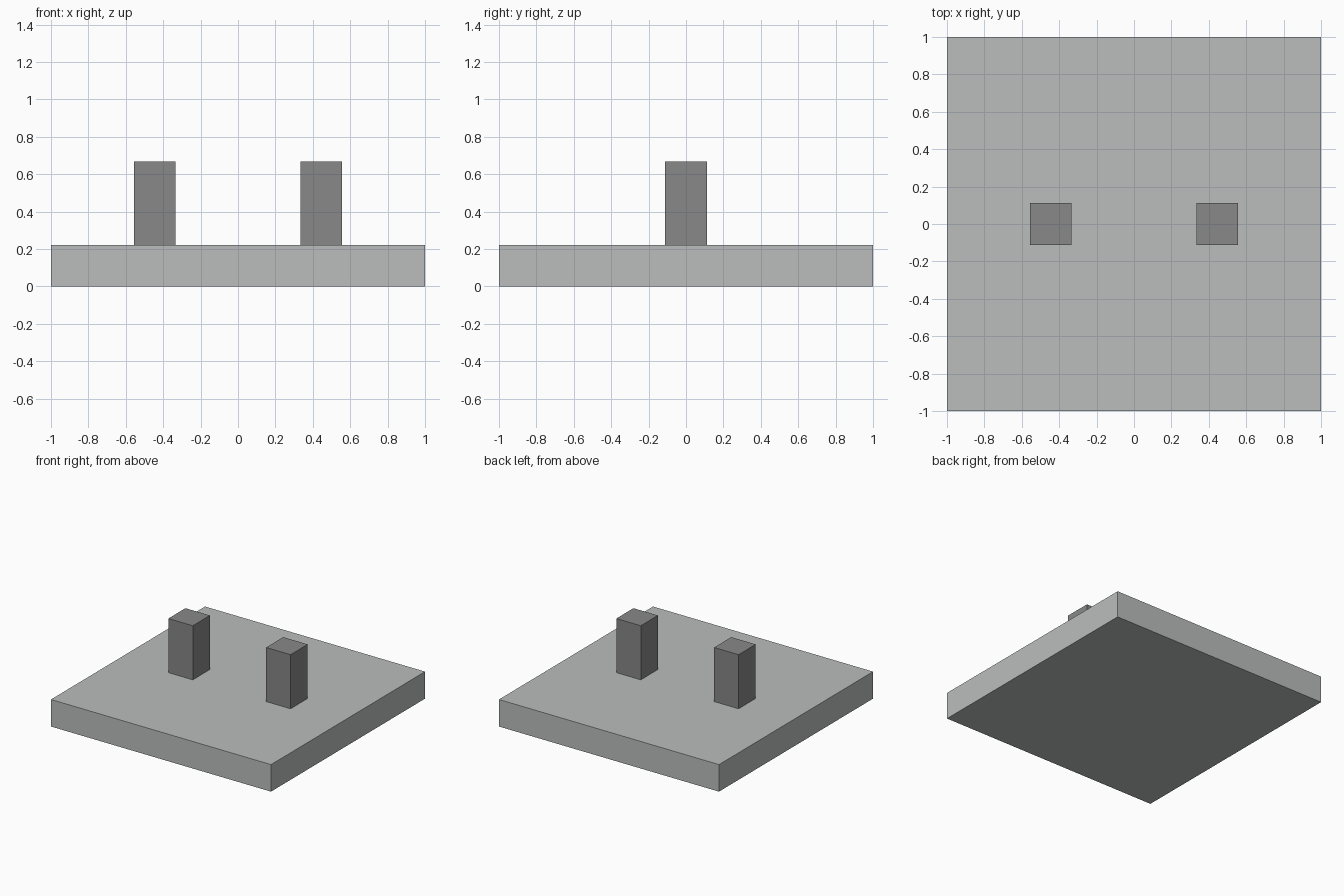
import bpy

cube = bpy.data.objects.get("Cube")
if cube:
    bpy.data.objects.remove(cube, do_unlink=True)

U = 1 / 9  # base module: the slab is 18 x 18 x 2 modules


def material(name, color):
    mat = bpy.data.materials.new(name)
    mat.use_nodes = True
    mat.diffuse_color = color
    bsdf = next(n for n in mat.node_tree.nodes if n.type == 'BSDF_PRINCIPLED')
    bsdf.inputs["Base Color"].default_value = color
    return mat


def box(name, size, x, bottom, mat):
    """Box of the given size in modules, resting at height bottom."""
    bpy.ops.mesh.primitive_cube_add(size=1, location=(x * U, 0, (bottom + size[2] / 2) * U))
    obj = bpy.context.object
    obj.name = name
    obj.scale = [s * U for s in size]
    bpy.ops.object.transform_apply(location=False, rotation=False, scale=True)
    obj.data.materials.append(mat)
    return obj


light_grey = material("light grey", (0.495, 0.515, 0.51, 1))
dark_grey = material("dark grey", (0.246, 0.246, 0.246, 1))

# Square base slab
box("base_slab", (18, 18, 2), 0, 0, light_grey)

# Two upright posts standing on the slab
for side, x in (("left", 4), ("right", -4)):
    box(side + "_post", (2, 2, 4), x, 2, dark_grey)
